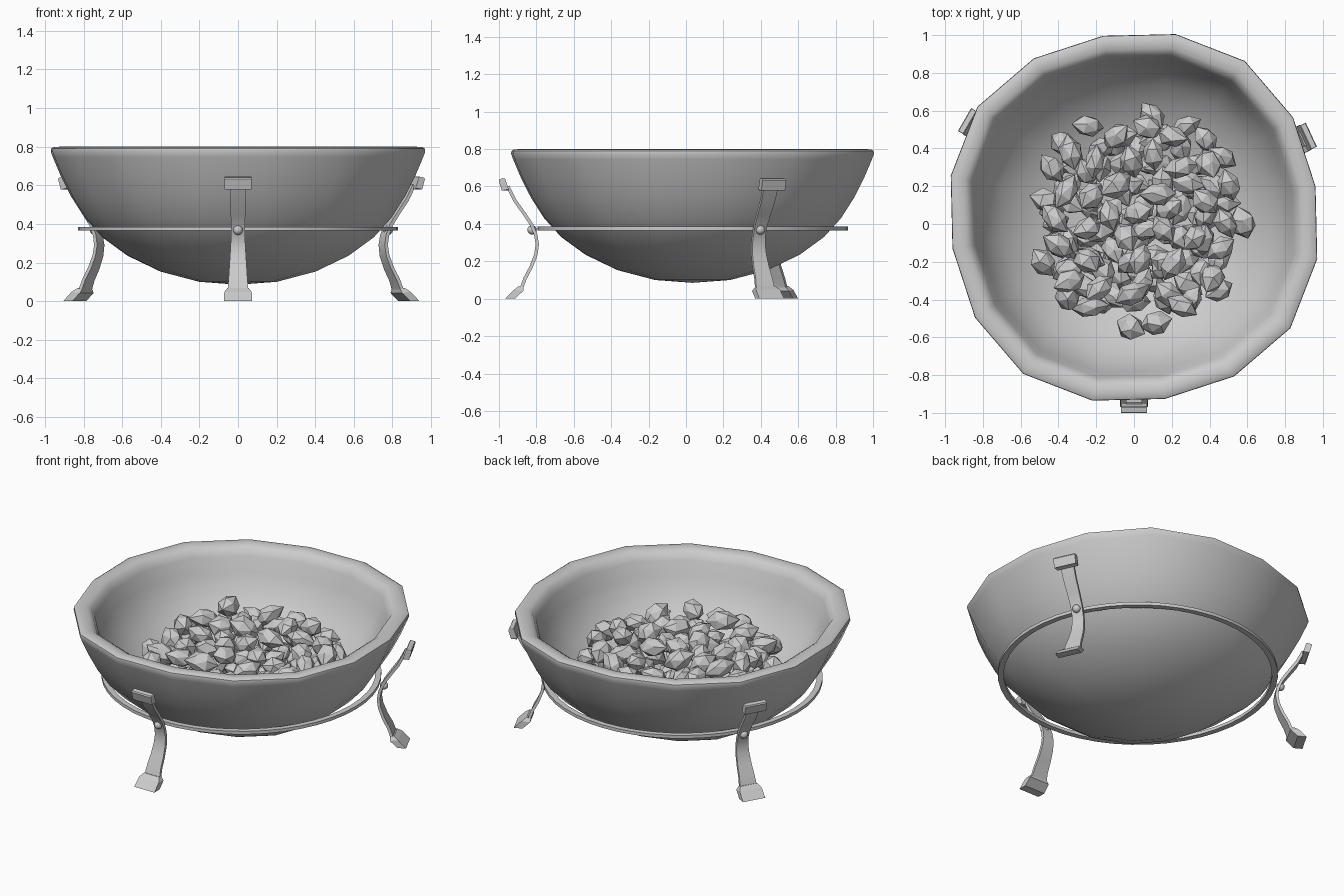
import bpy, math, random
from mathutils import Vector, Matrix, Euler

if "Cube" in bpy.data.objects:
    bpy.data.objects.remove(bpy.data.objects["Cube"])

random.seed(7)
CY = 0.035          # bowl centre in y
SIDES = 16


def make(name, verts, faces, smooth=None):
    me = bpy.data.meshes.new(name)
    me.from_pydata([tuple(v) for v in verts], [], faces)
    me.update()
    ob = bpy.data.objects.new(name, me)
    bpy.context.collection.objects.link(ob)
    bpy.ops.object.select_all(action='DESELECT')
    ob.select_set(True)
    bpy.context.view_layer.objects.active = ob
    bpy.ops.object.mode_set(mode='EDIT')
    bpy.ops.mesh.select_all(action='SELECT')
    bpy.ops.mesh.normals_make_consistent(inside=False)
    bpy.ops.object.mode_set(mode='OBJECT')
    if smooth:
        bpy.ops.object.shade_smooth_by_angle(angle=math.radians(smooth))
    return ob


# Bowl: revolved profile with a slightly uneven 16-sided outline
outer = [(0.2, 0.10), (0.4, 0.153), (0.57, 0.235), (0.70, 0.33), (0.79, 0.43),
         (0.86, 0.54), (0.915, 0.65), (0.955, 0.745), (0.966, 0.775)]
rim = [(0.964, 0.79), (0.95, 0.798), (0.92, 0.80), (0.89, 0.795), (0.865, 0.78)]
inner = [(0.845, 0.74), (0.815, 0.65), (0.77, 0.55), (0.70, 0.46),
         (0.60, 0.375), (0.48, 0.305), (0.33, 0.25), (0.16, 0.22)]
profile = outer + rim + inner
start = math.radians(9.7)
verts, faces = [], []
for r, z in profile:
    for i in range(SIDES):
        a = start + i * math.tau / SIDES
        k = (0.997 - 0.02 * math.cos(4 * (a - start))) / 0.968
        verts.append((r * k * math.cos(a), CY + r * k * math.sin(a), z))
for j in range(len(profile) - 1):
    for i in range(SIDES):
        n = (i + 1) % SIDES
        faces.append((j * SIDES + i, j * SIDES + n, (j + 1) * SIDES + n, (j + 1) * SIDES + i))
low, high = len(verts), len(verts) + 1
verts += [(0, CY, 0.085), (0, CY, 0.21)]
last = (len(profile) - 1) * SIDES
for i in range(SIDES):
    n = (i + 1) % SIDES
    faces += [(low, n, i), (high, last + i, last + n)]
make("bowl", verts, faces, 50)

# Flat support ring around the bowl
RS = 48
verts, faces = [], []
for r, z in [(0.795, 0.365), (0.83, 0.365), (0.83, 0.385), (0.795, 0.385)]:
    for i in range(RS):
        a = i * math.tau / RS
        verts.append((r * math.cos(a), CY + r * math.sin(a), z))
for j in range(4):
    for i in range(RS):
        n, k = (i + 1) % RS, (j + 1) % 4
        faces.append((j * RS + i, j * RS + n, k * RS + n, k * RS + i))
make("support_ring", verts, faces, 30)


def sweep(name, path, place, smooth):
    """Rectangular section along (inner d, inner z, outer d, outer z, half width)."""
    vs, fs = [], []
    for d0, z0, d1, z1, w in path:
        vs += [place @ Vector(p) for p in
               [(d0, -w, z0), (d1, -w, z1), (d1, w, z1), (d0, w, z0)]]
    for j in range(len(path) - 1):
        for i in range(4):
            n = (i + 1) % 4
            fs.append((j * 4 + i, j * 4 + n, j * 4 + 4 + n, j * 4 + 4 + i))
    e = len(vs) - 4
    fs += [(0, 1, 2, 3), (e + 3, e + 2, e + 1, e)]
    return make(name, vs, fs, smooth)


# Legs: curved strap (distance from bowl centre, z, half width), foot, top block and rivet
centre_line = [(0.915, 0.055, 0.054), (0.895, 0.11, 0.049), (0.863, 0.17, 0.045),
               (0.838, 0.235, 0.041), (0.83, 0.29, 0.038), (0.838, 0.34, 0.036),
               (0.86, 0.395, 0.036), (0.90, 0.455, 0.038), (0.95, 0.525, 0.040),
               (0.988, 0.60, 0.042)]
strap = []
for i, (d, z, w) in enumerate(centre_line):
    p, q = centre_line[max(i - 1, 0)], centre_line[min(i + 1, len(centre_line) - 1)]
    t = Vector((q[0] - p[0], q[1] - p[1])).normalized() * 0.009
    strap.append((d - t.y, z + t.x, d + t.y, z - t.x, w))
foot = [(0.95, 0.0, 1.003, 0.0, 0.073), (0.905, 0.042, 0.955, 0.048, 0.071),
        (0.903, 0.06, 0.928, 0.068, 0.055)]
block = [(0.985, 0.578, 1.017, 0.585, 0.068), (0.983, 0.586, 1.02, 0.578, 0.07),
         (1.002, 0.643, 1.036, 0.632, 0.07), (1.006, 0.645, 1.032, 0.64, 0.068)]
for side, deg in [("front", -90), ("right", 25), ("left", 150)]:
    place = Matrix.Translation((0, CY, 0)) @ Matrix.Rotation(math.radians(deg), 4, 'Z')
    sweep(side + "_leg", strap, place, 35)
    sweep(side + "_foot", foot, place, None)
    sweep(side + "_top_block", block, place, None)
    bpy.ops.mesh.primitive_uv_sphere_add(segments=16, ring_count=8, radius=0.025,
                                         location=place @ Vector((0.858, 0, 0.368)))
    bpy.context.object.name = side + "_rivet"
    bpy.ops.object.shade_smooth_by_angle(angle=math.radians(40))


# Stones: faceted crystals with two twisted rings and pointed ends
def add_stone(vs, fs, loc, rot, length, width):
    base, n = len(vs), 6
    pts = [Vector((-length, 0, 0))]
    for x, tw in ((-0.36, 0), (0.36, 0.5)):
        for i in range(n):
            a = (i + tw) * math.tau / n
            k = width * random.uniform(0.88, 1.1)
            pts.append(Vector((x * length * random.uniform(0.8, 1.2),
                               k * math.cos(a), k * math.sin(a))))
    pts.append(Vector((length, 0, 0)))
    m = rot.to_matrix()
    vs += [loc + m @ p for p in pts]
    for i in range(n):
        j = (i + 1) % n
        a, b, c, d = base + 1 + i, base + 1 + j, base + 7 + i, base + 7 + j
        fs += [(base, b, a), (a, b, c), (b, d, c), (base + 13, c, d)]


verts, faces = [], []
# layers: count, radius, height, minimum spacing
for count, radius, height, gap in [(20, 0.34, 0.31, 0.12), (34, 0.47, 0.41, 0.12),
                                   (44, 0.57, 0.49, 0.12), (32, 0.52, 0.57, 0.135)]:
    placed = []
    for _ in range(3000):
        if len(placed) == count:
            break
        r, a = radius * math.sqrt(random.random()), random.uniform(0, math.tau)
        p = Vector((r * math.cos(a), r * math.sin(a), 0))
        if all((p - o).length > gap for o in placed):
            placed.append(p)
    for p in placed:
        loc = Vector((p.x + 0.02, p.y + 0.02, height + random.uniform(-0.03, 0.03)))
        rot = Euler((random.uniform(0, 6.28), random.uniform(-0.6, 0.6), random.uniform(0, 6.28)))
        add_stone(verts, faces, loc, rot, random.uniform(0.085, 0.105), random.uniform(0.052, 0.062))
make("stones", verts, faces)
